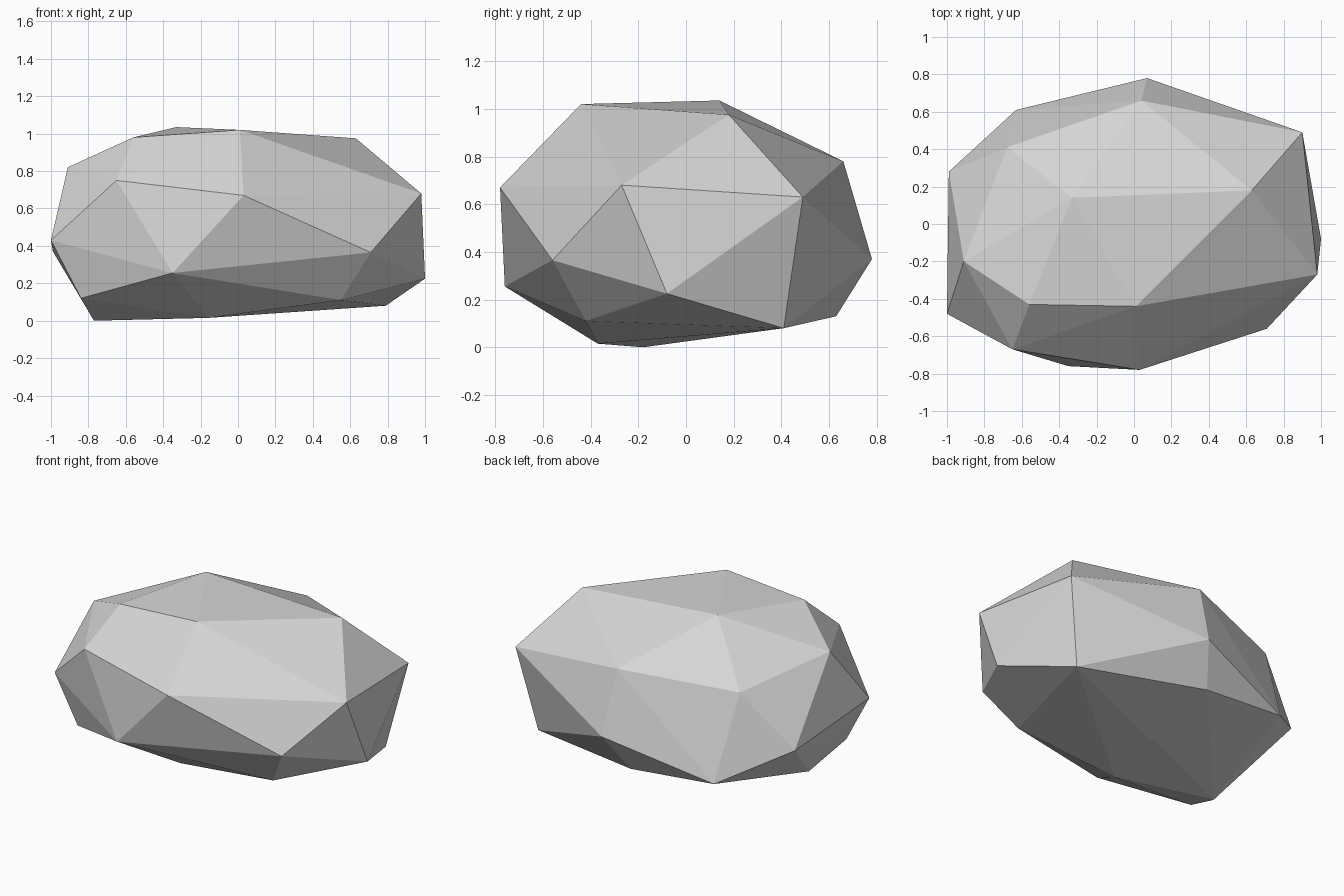
import bpy
import bmesh
from mathutils import Vector

default_cube = bpy.data.objects.get("Cube")
if default_cube:
    bpy.data.objects.remove(default_cube, do_unlink=True)


def make_material(name, value):
    """Create a plain matte grey material."""
    material = bpy.data.materials.new(name)
    material.use_nodes = True
    colour = (value, value, value, 1)
    material.diffuse_color = colour
    shader = material.node_tree.nodes["Principled BSDF"]
    shader.inputs["Base Color"].default_value = colour
    shader.inputs["Roughness"].default_value = 0.9
    return material


def make_boulder(name, corner_groups, material):
    """Wrap a tight faceted skin around the given corners (in hundredths)."""
    bm = bmesh.new()
    for corners in corner_groups.values():
        for corner in corners:
            bm.verts.new(Vector(corner) / 100)
    bmesh.ops.convex_hull(bm, input=list(bm.verts))

    # Drop any corner that ended up inside the skin
    loose = [vert for vert in bm.verts if not vert.link_faces]
    bmesh.ops.delete(bm, geom=loose, context="VERTS")
    bmesh.ops.recalc_face_normals(bm, faces=list(bm.faces))

    # Flat facets keep the chiselled stone look
    for face in bm.faces:
        face.smooth = False

    mesh = bpy.data.meshes.new(name)
    bm.to_mesh(mesh)
    bm.free()
    mesh.materials.append(material)
    boulder = bpy.data.objects.new(name, mesh)
    bpy.context.collection.objects.link(boulder)
    return boulder


# Corners of the stone, grouped by the region they shape
boulder_corners = {
    "crown": [(-56, -43, 98), (-33, 14, 103.5), (1, -44, 102), (63, 18, 97.5)],
    "upper_front": [(-65, -67, 75), (3, -78, 67), (98, -27, 68)],
    "upper_back": [(90, 49, 63), (4, 66, 78), (-68, 41, 72), (-91, -20, 82)],
    "waist_front": [(-100, -48, 43), (-35, -76, 25.5), (71, -56, 36.5)],
    "waist_back": [(100, -8, 22.5), (7, 78, 37), (-63, 61, 18), (-99, 28, 37)],
    "base": [(-84, -47, 12), (-77, -18, 0), (-16, -37, 1.5),
             (55, -42, 11), (79, 41, 8), (-4, 63, 13)],
}

stone_grey = make_material("stone_grey", 0.67)
make_boulder("boulder", boulder_corners, stone_grey)
